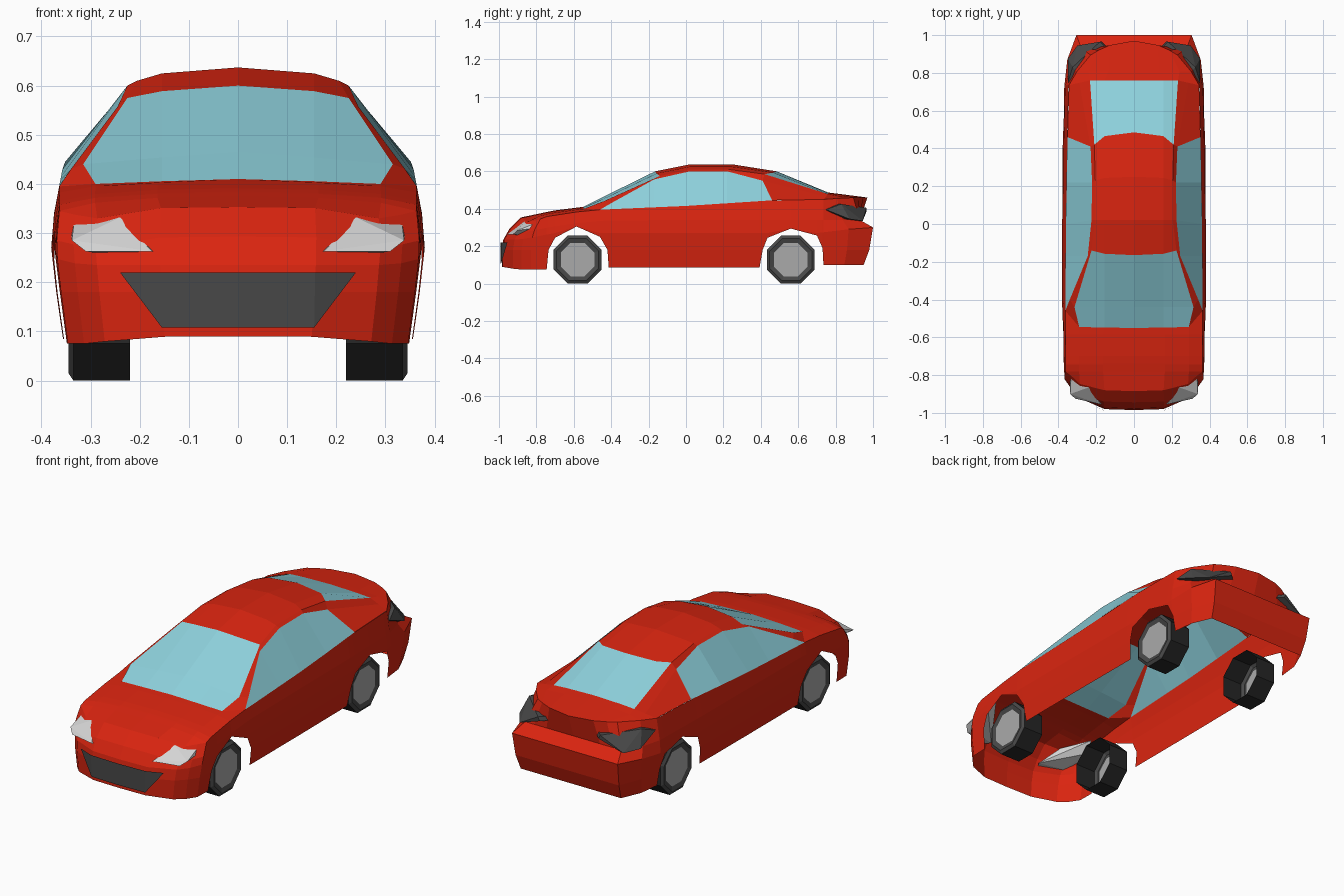
import bpy, bmesh, math
from mathutils import Vector

cube = bpy.data.objects.get("Cube")
if cube:
    bpy.data.objects.remove(cube, do_unlink=True)


def material(name, r, g, b):
    mat = bpy.data.materials.new(name)
    mat.use_nodes = True
    mat.diffuse_color = (r, g, b, 1)
    mat.node_tree.nodes["Principled BSDF"].inputs["Base Color"].default_value = (r, g, b, 1)
    return mat


RED = material("red paint", .70, .018, .005)
GLASS = material("blue glass", .27, .64, .72)
DARK = material("dark grey trim", .065, .065, .065)
TYRE = material("black rubber", .02, .02, .02)
LAMP = material("pale lamp", .66, .66, .66)
HUB = material("hub grey", .40, .40, .40)


def lerp(t, table):
    """Piecewise linear lookup in a table of (key, value)."""
    if t <= table[0][0]:
        return table[0][1]
    for (a, p), (b, q) in zip(table, table[1:]):
        if t <= b:
            return p + (q - p) * (t - a) / (b - a)
    return table[-1][1]


def finish(name, bm, mats):
    mesh = bpy.data.meshes.new(name)
    bm.to_mesh(mesh)
    bm.free()
    for mat in mats:
        mesh.materials.append(mat)
    obj = bpy.data.objects.new(name, mesh)
    bpy.context.collection.objects.link(obj)
    return obj


def build(name, faces, mats, mirror=True, centre=None):
    """Mesh from (points, material index) faces, turned away from the centre."""
    bm = bmesh.new()
    for points, index in faces:
        for side in ((1, -1) if mirror else (1,)):
            pts = []
            for p in points:
                v = Vector((p[0] * side, p[1], p[2]))
                if all((v - q).length > .0005 for q in pts):
                    pts.append(v)
            if len(pts) < 3:
                continue
            face = bm.faces.new([bm.verts.new(p) for p in pts])
            face.material_index = index
            face.normal_update()
            mid = face.calc_center_median()
            ref = centre or Vector((0, mid.y * .7, .22))
            if face.normal.dot(mid - ref) < 0:
                face.normal_flip()
    bmesh.ops.remove_doubles(bm, verts=bm.verts[:], dist=.0005)
    return finish(name, bm, mats)


def loft(sections, rule=lambda i, j: 0):
    """Quads between successive sections; the rule picks the material."""
    return [((a[j], a[j + 1], b[j + 1], b[j]), rule(i, j))
            for i, (a, b) in enumerate(zip(sections, sections[1:]))
            for j in range(len(a) - 1)]


# Lower edge with wheel arches, belt line, centre line and plan width along y
front_arch = [(-.745, .075), (-.735, .18), (-.70, .245), (-.585, .305),
              (-.46, .25), (-.42, .18), (-.413, .085)]
rear_arch = [(.393, .085), (.41, .18), (.436, .245), (.56, .294),
             (.70, .257), (.73, .19), (.735, .10)]
lower = [(-.985, .09), (-.9, .075)] + front_arch + rear_arch
belt = [(-.985, .353), (-.925, .33), (-.83, .345), (-.55, .388), (-.46, .395),
        (0, .415), (.46, .445), (.735, .45), (1, .46)]
crown = [(-.885, .353), (-.71, .39), (-.55, .41), (.76, .487), (.97, .46)]
width = [(-.83, .37), (-.45, .38), (.3, .38), (.72, .37), (.87, .355)]
bulge = [(.08, .935), (.17, .97), (.27, 1), (.34, .985), (.44, .935)]


def shell_section(x, y):
    """Column of points from the lower edge up to the belt."""
    bottom, top = lerp(y, lower), lerp(y, belt)
    mid = lerp(y, [(-.9, .235), (-.7, .27), (.7, .27), (.95, .30)])
    nose = lerp(y, [(-.9, 1), (-.75, 0)])
    tail = lerp(y, [(.8, 0), (.95, 1)])
    column = []
    for z in (bottom, .18, mid, min(.34, top - .06), top):
        z = max(z, bottom)
        px = x * lerp(z, bulge) * (1 - tail * lerp(z, [(.30, 0), (.34, .08), (.46, .2)]))
        py = y + nose * lerp(z, [(.22, 0), (.30, .045), (.35, .10)])
        py += tail * lerp(z, [(.10, -.05), (.18, -.02), (.30, 0), (.34, -.07),
                              (.39, -.07), (.46, -.03)])
        if z == top:
            py -= tail * .8 * x * x
        column.append(Vector((px, py, z)))
    return column


# Body shell wrapped around the plan outline
plan = [(0, -.985), (.16, -.98), (.29, -.925), (.335, -.88), (.37, -.83)]
plan += [(lerp(y, width), y) for y, z in front_arch + [(0, 0)] + rear_arch]
plan += [(.355, .87), (.307, 1), (.25, 1), (.17, 1), (0, 1)]
shell = [shell_section(x, y) for x, y in plan]
build("body_shell", loft(shell), [RED])
rim = [column[-1] for column in shell]

# Greenhouse: each section runs centre, mid, rail, glass top, belt
frames = [
    ((-.55, .41), (.29, -.545, .40), None, -.46),
    ((-.44, .465), (.315, -.44, .44), (.34, -.40, .43), -.40),
    ((-.165, .60), (.225, -.14, .575), (.245, -.17, .557), -.17),
    ((.02, .637), (.205, .02, .61), (.225, .02, .60), 0),
    ((.25, .637), (.205, .23, .61), (.222, .22, .60), .22),
    ((.485, .60), (.21, .42, .585), (.23, .41, .55), .46),
    ((.76, .487), (.233, .76, .478), None, .735),
]
cabin = []
for (cy, cz), rail, glass, by in frames:
    c, r = Vector((0, cy, cz)), Vector(rail)
    m = Vector((.155, cy + (r.y - cy) * .3, cz + (r.z - cz) * .45))
    b = shell_section(lerp(by, width), by)[-1]
    g = Vector(glass) if glass else (b.copy() if by < 0 else (r + b) / 2)
    cabin.append([c, m, r, g, b])


def cabin_colour(i, j):
    screen = j < 2 and i in (0, 1, 5)
    side_window = j == 3 and i < 5
    return 1 if screen or side_window else 0


build("cabin", loft(cabin, cabin_colour), [RED, GLASS])


def deck_section(edge):
    """Line across a lid from the body edge to the crowned centre."""
    top = lerp(edge.y, crown)
    return [Vector((edge.x * s, edge.y, edge.z + (top - edge.z) * h))
            for s, h in ((1, 0), (.8, .55), (.45, .88), (0, 1))]


def cabin_end(section):
    c, m, r, g, b = section
    return [b, r, m, c]


# Hood and trunk lid
hood = [[rim[3], rim[2], rim[1], rim[0]]]
hood += [deck_section(p) for p in rim[4:] if p.y < -.5]
hood.append(cabin_end(cabin[0]))
build("hood", loft(hood), [RED])
trunk = [cabin_end(cabin[-1]), deck_section(rim[-5]), rim[-4:]]
build("trunk_lid", loft(trunk), [RED])

# Grille plate
build("grille", [
    (((0, -.993, .22), (.157, -.988, .22), (.155, -.988, .108), (0, -.993, .108)), 0),
    (((.157, -.988, .22), (.24, -.955, .22), (.155, -.988, .108)), 0)], [DARK])


def lens(name, points, inward, mat):
    """Faceted lamp on each side: hull of an outline and its inset copy."""
    for label, side in (("left", 1), ("right", -1)):
        bm = bmesh.new()
        for p in points:
            for shift in (Vector(), Vector(inward)):
                v = Vector(p) + shift
                bm.verts.new((v.x * side, v.y, v.z))
        hull = bmesh.ops.convex_hull(bm, input=bm.verts[:])
        loose = set(hull["geom_interior"] + hull["geom_unused"])
        bmesh.ops.delete(bm, geom=[v for v in loose if isinstance(v, bmesh.types.BMVert)],
                         context="VERTS")
        bmesh.ops.recalc_face_normals(bm, faces=bm.faces[:])
        finish(label + "_" + name, bm, [mat])


lens("headlight", [(.33, -.73, .352), (.24, -.865, .332), (.175, -.955, .263),
                   (.31, -.925, .263), (.338, -.90, .285), (.34, -.78, .30)],
     (-.02, .03, -.003), LAMP)
lens("taillight", [(.35, .75, .395), (.325, .83, .425), (.18, .965, .405),
                   (.17, .965, .385), (.30, .945, .335), (.35, .875, .345)],
     (-.03, -.03, 0), DARK)

# Eight-sided wheels, open on the inner side
radius = .128 / math.cos(math.pi / 8)
rings = [(.22, 1), (.335, 1), (.345, .88), (.338, .70), (.338, 0)]
for end, y in (("front", -.58), ("rear", .56)):
    for label, side in (("left", 1), ("right", -1)):
        lines = []
        for x, scale in rings:
            angles = [math.pi * (k + .5) / 4 for k in range(9)]
            lines.append([Vector((x * side, y + radius * scale * math.cos(a),
                                  .128 + radius * scale * math.sin(a))) for a in angles])
        build(end + "_" + label + "_wheel", loft(lines, lambda i, j: (0, 1, 1, 2)[i]),
              [TYRE, DARK, HUB], mirror=False, centre=Vector((side * .28, y, .128)))
